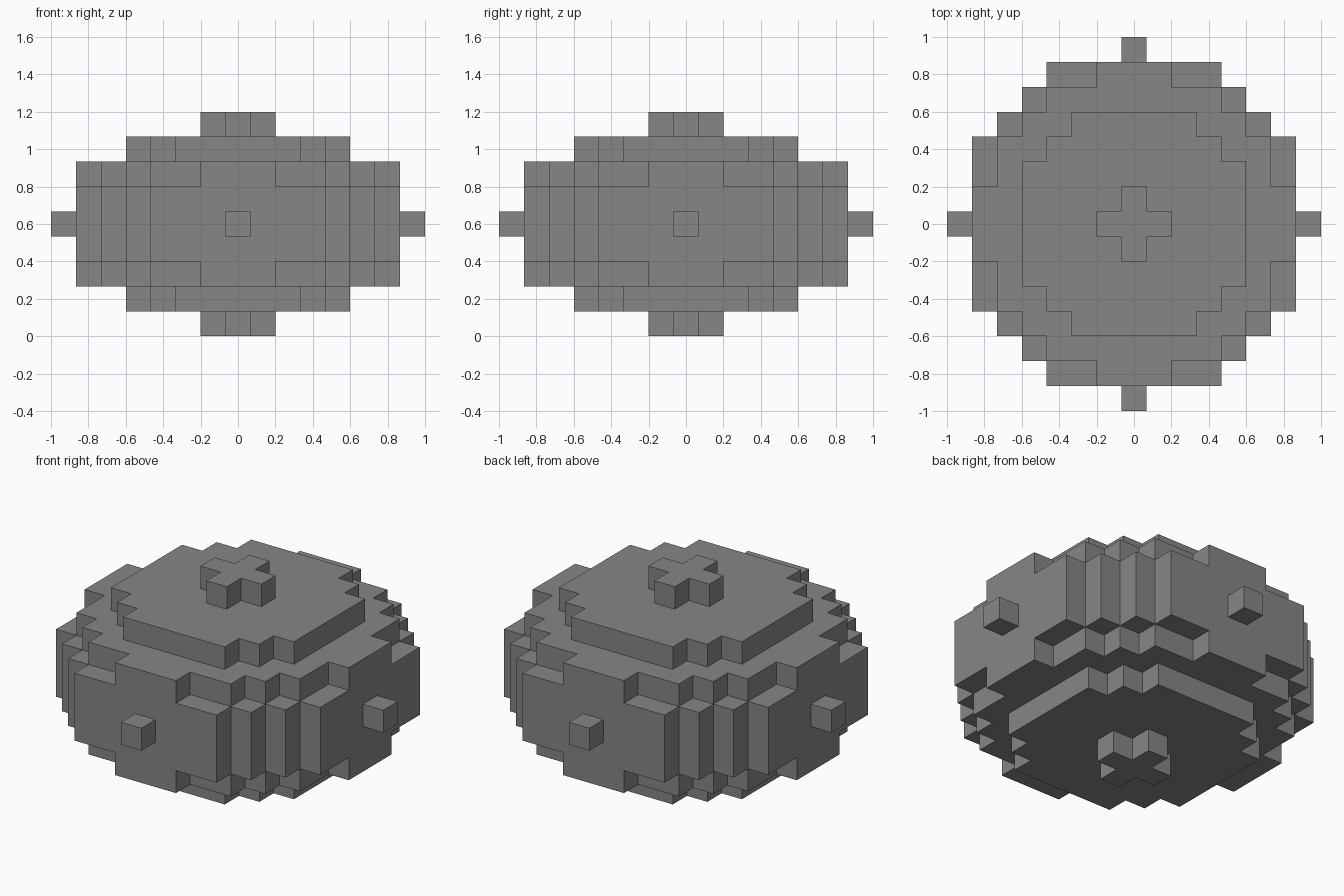
import bpy
import bmesh
import math
from mathutils import Vector

cube = bpy.data.objects.get("Cube")
if cube:
    bpy.data.objects.remove(cube, do_unlink=True)

UNIT = 2 / 15  # edge of one block
MID = 4        # middle layer of nine

grey = bpy.data.materials.new("stone grey")
grey.use_nodes = True
colour = (0.24, 0.24, 0.24, 1)
grey.diffuse_color = colour
grey.node_tree.nodes["Principled BSDF"].inputs["Base Color"].default_value = colour


def slab(half_widths, layers):
    """Blocks of a stepped disc; half_widths lists the reach in x for each |y| row."""
    reach = len(half_widths) - 1
    return {(x, y, z) for z in layers
            for y in range(-reach, reach + 1)
            for x in range(-half_widths[abs(y)], half_widths[abs(y)] + 1)}


# Half-width of each row, from the centre row outwards
BAND = [6, 6, 6, 6, 5, 4, 3]
LEDGE = [6, 6, 5, 5, 4, 3, 1]
CAP = [4, 4, 4, 3, 2]
CROSS = [1, 0]

parts = {
    "middle_band": slab(BAND, range(MID - 1, MID + 2)),
    "left_stud": {(7, 0, MID)},
    "right_stud": {(-7, 0, MID)},
    "front_stud": {(0, -7, MID)},
    "back_stud": {(0, 7, MID)},
}
for side, sign in (("upper", 1), ("lower", -1)):
    for name, rows, step in (("ledge", LEDGE, 2), ("cap", CAP, 3), ("cross", CROSS, 4)):
        parts[f"{side}_{name}"] = slab(rows, [MID + sign * step])

solid = set().union(*parts.values())


def build(name, cells):
    """Make the outer skin of a part, leaving out walls buried in its neighbours."""
    bm = bmesh.new()
    for cell in cells:
        centre = Vector(cell) + Vector((0, 0, 0.5))
        for axis in range(3):
            for sign in (-1, 1):
                normal = Vector((0, 0, 0))
                normal[axis] = sign
                if tuple(int(c + n) for c, n in zip(cell, normal)) in solid:
                    continue
                u = Vector((normal.y, normal.z, normal.x))
                v = normal.cross(u)
                corners = [(-1, -1), (1, -1), (1, 1), (-1, 1)]
                bm.faces.new([bm.verts.new((centre + (normal + u * a + v * b) / 2) * UNIT)
                              for a, b in corners])
    bmesh.ops.remove_doubles(bm, verts=bm.verts[:], dist=0.001)
    # Merge the block sides into large flat faces
    bmesh.ops.dissolve_limit(bm, angle_limit=math.radians(1),
                             verts=bm.verts[:], edges=bm.edges[:])
    mesh = bpy.data.meshes.new(name)
    bm.to_mesh(mesh)
    bm.free()
    mesh.materials.append(grey)
    bpy.context.collection.objects.link(bpy.data.objects.new(name, mesh))


for part, blocks in parts.items():
    build(part, blocks)
